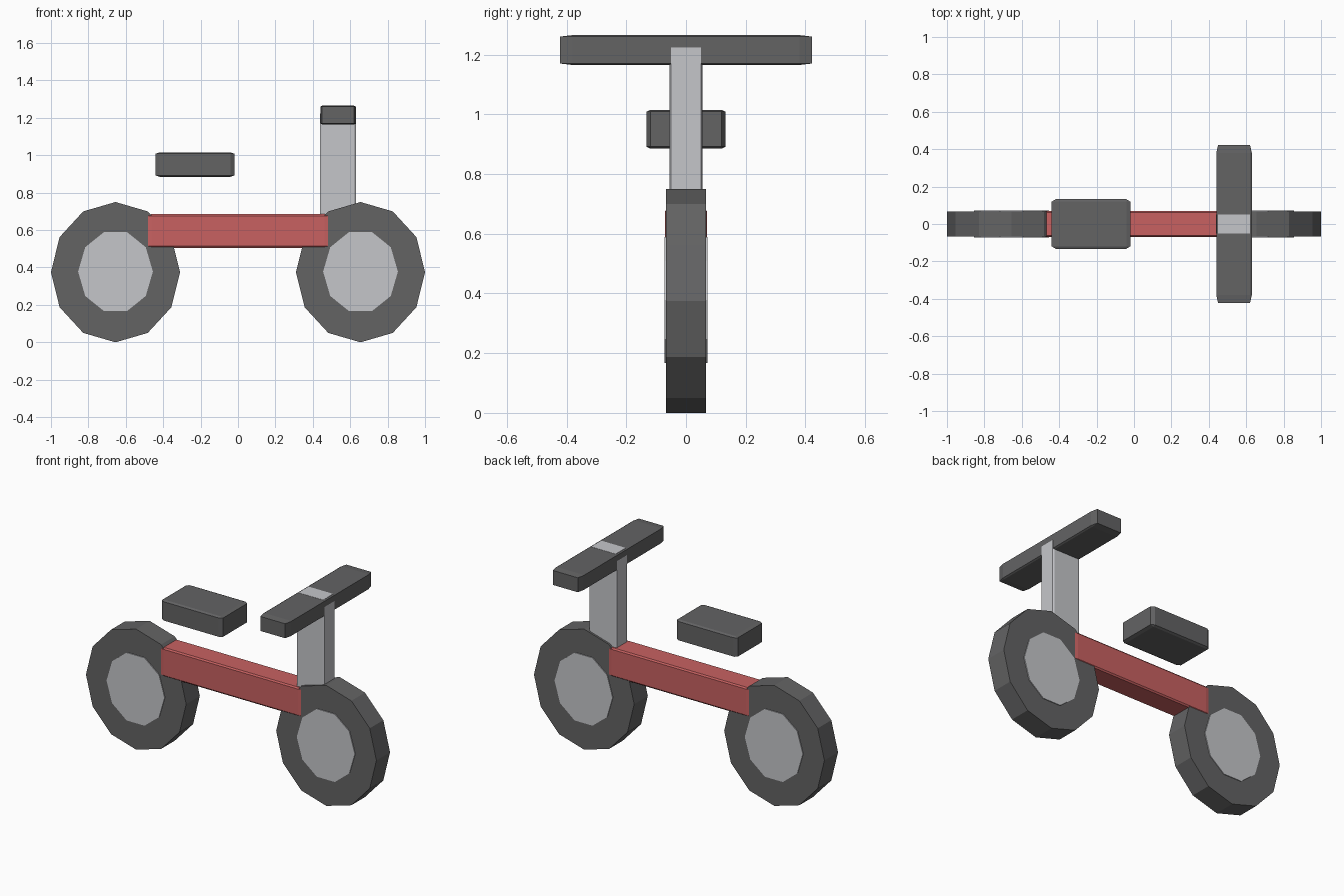
import bpy
import bmesh
import math
from mathutils import Matrix

cube = bpy.data.objects.get("Cube")
if cube:
    bpy.data.objects.remove(cube, do_unlink=True)


def material(name, color):
    mat = bpy.data.materials.new(name)
    mat.use_nodes = True
    mat.diffuse_color = (*color, 1)
    mat.node_tree.nodes["Principled BSDF"].inputs["Base Color"].default_value = (*color, 1)
    return mat


dark = material("dark grey rubber", (0.125, 0.125, 0.127))
light = material("light grey metal", (0.56, 0.565, 0.59))
red = material("red paint", (0.58, 0.12, 0.12))


def add_object(name, bm, mat, location):
    bmesh.ops.recalc_face_normals(bm, faces=bm.faces)
    mesh = bpy.data.meshes.new(name)
    bm.to_mesh(mesh)
    bm.free()
    mesh.materials.append(mat)
    obj = bpy.data.objects.new(name, mesh)
    obj.location = location
    bpy.context.collection.objects.link(obj)
    return obj


def block(name, mat, location, size):
    """Box whose chamfers stretch with its proportions."""
    bm = bmesh.new()
    bmesh.ops.create_cube(bm, size=1)
    bmesh.ops.bevel(bm, geom=bm.edges[:], offset=0.05, segments=1,
                    affect='EDGES', profile=0.5)
    bmesh.ops.scale(bm, vec=size, verts=bm.verts)
    return add_object(name, bm, mat, location)


def disc(name, mat, location, sides, rx, rz, width):
    """Low-poly oval disc lying across the y axis."""
    bm = bmesh.new()
    bmesh.ops.create_cone(bm, cap_ends=True, segments=sides, radius1=1, radius2=1, depth=1)
    # put a corner on the x axis whatever the starting angle
    first = bm.verts[:][0].co
    bmesh.ops.rotate(bm, verts=bm.verts, cent=(0, 0, 0),
                     matrix=Matrix.Rotation(-math.atan2(first.y, first.x), 3, 'Z'))
    bmesh.ops.rotate(bm, verts=bm.verts, cent=(0, 0, 0),
                     matrix=Matrix.Rotation(math.pi / 2, 3, 'X'))
    bmesh.ops.scale(bm, vec=(rx, width, rz), verts=bm.verts)
    return add_object(name, bm, mat, location)


# Wheels with hubs
for side, x in (("rear", -0.655), ("front", 0.655)):
    disc(side + "_tyre", dark, (x, 0, 0.375), 12, 0.345, 0.375, 0.134)
    disc(side + "_hub", light, (x, 0, 0.378), 10, 0.2, 0.222, 0.144)

# Frame, seat, stem and handlebar
block("frame_beam", red, (0, 0, 0.595), (1.03, 0.139, 0.18))
block("seat", dark, (-0.23, 0, 0.95), (0.42, 0.265, 0.13))
block("stem", light, (0.535, 0, 0.823), (0.191, 0.11, 0.886))
block("handlebar", dark, (0.535, 0, 1.215), (0.19, 0.845, 0.1))
